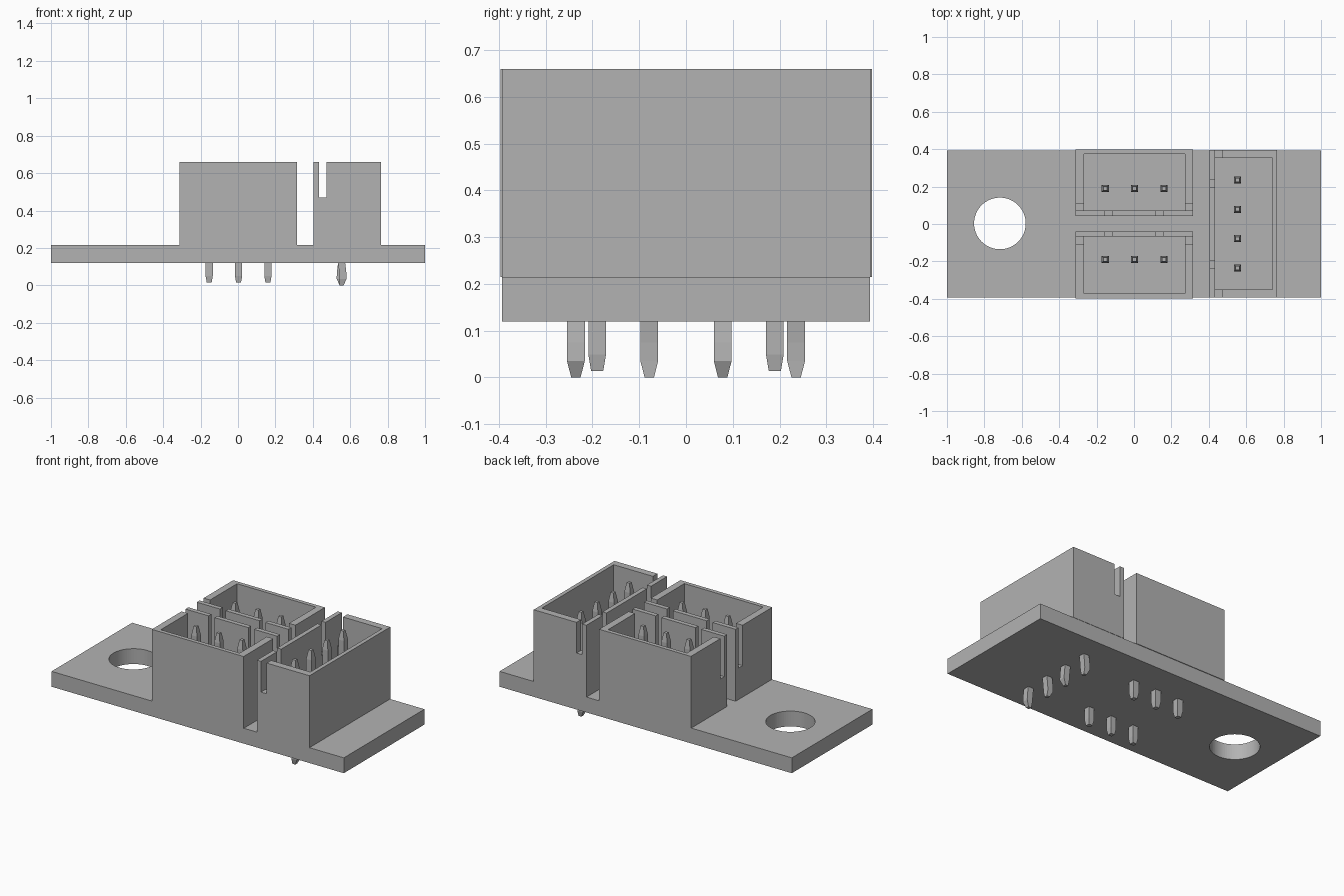
import bpy, bmesh, math
from mathutils import Matrix, Vector

cube = bpy.data.objects.get("Cube")
if cube:
    bpy.data.objects.remove(cube, do_unlink=True)

grey = bpy.data.materials.new("light grey")
grey.use_nodes = True
grey.diffuse_color = (0.45, 0.45, 0.45, 1)
grey.node_tree.nodes["Principled BSDF"].inputs["Base Color"].default_value = grey.diffuse_color

BOARD_LOW, BOARD_TOP, HOUSING_TOP = 0.12, 0.215, 0.66
FLOOR = 0.33


def finish(bm, name):
    bmesh.ops.recalc_face_normals(bm, faces=bm.faces)
    mesh = bpy.data.meshes.new(name)
    bm.to_mesh(mesh)
    bm.free()
    mesh.materials.append(grey)
    obj = bpy.data.objects.new(name, mesh)
    bpy.context.collection.objects.link(obj)
    return obj


def add_box(bm, low, high):
    low, high = Vector(low), Vector(high)
    size = Matrix.Diagonal((*(high - low), 1))
    bmesh.ops.create_cube(bm, size=1, matrix=Matrix.Translation((low + high) / 2) @ size)


def box(name, low, high):
    bm = bmesh.new()
    add_box(bm, low, high)
    return finish(bm, name)


def cut(obj, cutter):
    cutter.hide_render = True
    mod = obj.modifiers.new("cut", "BOOLEAN")
    mod.operation, mod.solver, mod.object = "DIFFERENCE", "EXACT", cutter
    bpy.context.view_layer.objects.active = obj
    bpy.ops.object.modifier_apply(modifier=mod.name)
    bpy.data.objects.remove(cutter, do_unlink=True)


def housing(name, length, depth, slot_low, location, angle):
    """Open box; its thin slotted wall lies along local y = 0."""
    half, above = length / 2, HOUSING_TOP + 0.1
    body = box(name, (-half, 0, BOARD_TOP), (half, depth, HOUSING_TOP))
    # Cavity
    cut(body, box("cavity_cutter", (-half + 0.044, 0.028, FLOOR), (half - 0.044, depth - 0.025, above)))
    # Slot through both end walls
    cut(body, box("end_slot_cutter", (-half - 0.1, 0.028, slot_low), (half + 0.1, 0.067, above)))
    # Pair of slots in the thin wall
    for side in (-1, 1):
        a, b = sorted((side * (half - 0.158), side * (half - 0.198)))
        cut(body, box("wall_slot_cutter", (a, -0.1, slot_low), (b, 0.04, above)))
    body.matrix_world = Matrix.Translation(location) @ Matrix.Rotation(angle, 4, "Z")


def pin(name, x, y, low, tip, kink=0.0):
    """Square pin lofted through (height, half width, sideways shift)."""
    w = 0.019
    sections = [(low, tip, 0), (low + 0.035, w, kink), (low + 0.075, w, kink * 0.7),
                (BOARD_LOW, w, 0), (0.59, w, 0), (0.645, 0.01, 0)]
    bm = bmesh.new()
    rings = []
    for z, r, shift in sections:
        rings.append([bm.verts.new((x + shift + i * r, y + j * r, z))
                      for i, j in ((-1, -1), (1, -1), (1, 1), (-1, 1))])
    for a, b in zip(rings, rings[1:]):
        for k in range(4):
            bm.faces.new((a[k], a[k - 1], b[k - 1], b[k]))
    bm.faces.new(rings[0])
    bm.faces.new(rings[-1])
    finish(bm, name)


# Circuit board with mounting hole
board = box("circuit_board", (-1, -0.394, BOARD_LOW), (1, 0.394, BOARD_TOP))
bm = bmesh.new()
bmesh.ops.create_cone(bm, cap_ends=True, segments=64, radius1=0.138, radius2=0.138, depth=1,
                      matrix=Matrix.Translation((-0.717, 0.003, 0.2)))
cut(board, finish(bm, "hole_cutter"))

# Two three-pin sockets, thin walls facing each other, and one four-pin socket
housing("rear_socket", 0.628, 0.355, 0.41, (0.002, 0.043, 0), 0)
housing("front_socket", 0.628, 0.357, 0.41, (0.002, -0.04, 0), math.pi)
housing("end_socket", 0.79, 0.36, 0.47, (0.405, 0.001, 0), -math.pi / 2)

# Contact pins
PITCH = 0.157
for row, y in (("rear", 0.19), ("front", -0.19)):
    for i in (-1, 0, 1):
        pin(f"{row}_pin_{i + 2}", 0.003 + i * PITCH, y, 0.014, 0.013)
for i, kink in enumerate((0.008, -0.008, 0.008, -0.008)):
    pin(f"end_pin_{i + 1}", 0.554, (i - 1.5) * PITCH, 0.0, 0.01, kink)
